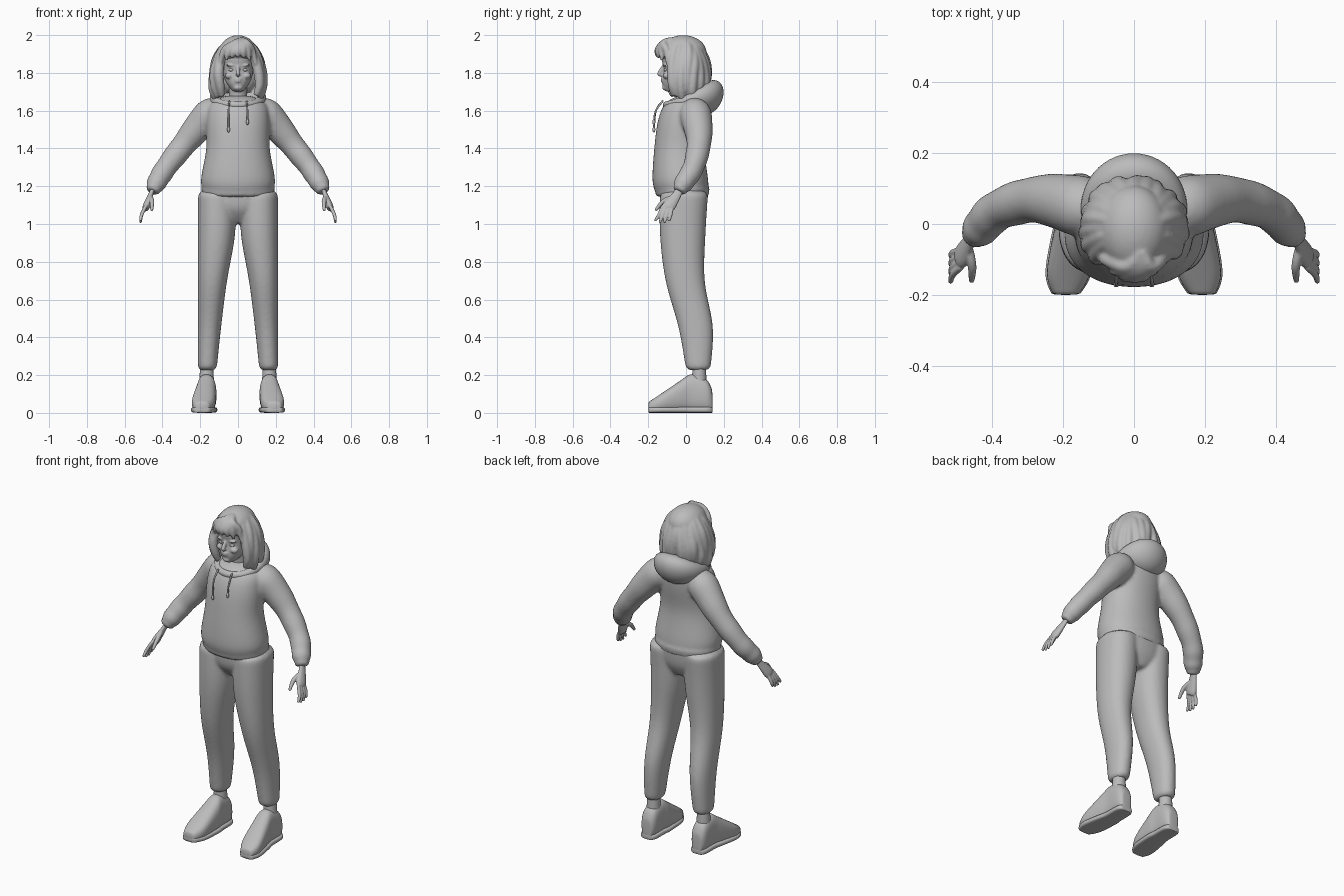
import bpy, bmesh, math, random
from mathutils import Vector, Matrix

random.seed(4)
default_cube = bpy.data.objects.get("Cube")
if default_cube:
    bpy.data.objects.remove(default_cube, do_unlink=True)

SHADE = (0.5, 0.5, 0.5, 1)
grey = bpy.data.materials.new("soft_grey")
grey.use_nodes = True
grey.diffuse_color = SHADE
grey.node_tree.nodes["Principled BSDF"].inputs["Base Color"].default_value = SHADE

X, Y, Z = Matrix.Identity(3)
SIDES = (("left", 1), ("right", -1))


def spline(keys, steps=4):
    """Smooth curve through tuples of any length."""
    keys = [Vector(key) for key in keys]
    padded = [keys[0]] + keys + [keys[-1]]
    points = []
    for before, start, end, after in zip(padded, padded[1:], padded[2:], padded[3:]):
        leave, arrive = (end - before) / 2, (after - start) / 2
        for step in range(steps):
            t = step / steps
            ease = t * t * (3 - 2 * t)
            points.append(start + (end - start) * ease
                          + leave * t * (1 - t) ** 2 - arrive * t * t * (1 - t))
    return points + [keys[-1]]


def ring(centre, across, along, width, depth, power=1.0, count=16):
    """Superellipse cross-section; a smaller power is boxier."""
    def shape(value):
        return math.copysign(abs(value) ** power, value)
    angles = [math.tau * i / count for i in range(count)]
    return [Vector(centre) + across * width * shape(math.cos(angle))
            + along * depth * shape(math.sin(angle)) for angle in angles]


def loft(bm, rings, loop=False):
    rows = [[bm.verts.new(point) for point in outline] for outline in rings]
    pairs = list(zip(rows, rows[1:]))
    if loop:
        pairs.append((rows[-1], rows[0]))
    else:
        bm.faces.new(rows[0])
        bm.faces.new(rows[-1])
    for low, high in pairs:
        for i in range(len(low)):
            bm.faces.new((low[i - 1], low[i], high[i], high[i - 1]))


def stack(bm, levels, offset=lambda width: 0):
    """Upright body from levels of (height, half width, front, back)."""
    loft(bm, [ring((offset(width), (front + back) / 2, height), X, Y,
                   width, (back - front) / 2, 0.92, 20)
              for height, width, front, back in spline(levels)])


def tube(bm, keys, side=1, flat=1.0, ripple=0.0):
    """Tube through keys of (x, y, z, radius), flipped in x for the right side."""
    path = spline(keys)
    centres = [Vector((side * x, y, z)) for x, y, z, radius in path]
    last = len(path) - 1
    rings = []
    for i, centre in enumerate(centres):
        direction = (centres[min(i + 1, last)] - centres[max(i - 1, 0)]).normalized()
        across = direction.cross(Y).normalized()
        radius = path[i][3] * (1 + ripple * math.sin(i * 2) * i / last)
        rings.append(ring(centre, across, across.cross(direction), radius * flat, radius, count=12))
    loft(bm, rings)


def blob(bm, centre, size):
    placing = Matrix.Translation(centre) @ Matrix.Diagonal((*size, 1))
    bmesh.ops.create_uvsphere(bm, u_segments=24, v_segments=16, radius=1, matrix=placing)


def finish(bm, name, voxel=0.0, relax=2):
    """Make a smooth object; a voxel size fuses overlapping pieces."""
    bmesh.ops.recalc_face_normals(bm, faces=bm.faces)
    for face in bm.faces:
        face.smooth = True
    mesh = bpy.data.meshes.new(name)
    bm.to_mesh(mesh)
    bm.free()
    mesh.materials.append(grey)
    part = bpy.data.objects.new(name, mesh)
    bpy.context.collection.objects.link(part)
    rounding = part.modifiers.new("rounding", 'SUBSURF')
    rounding.levels = rounding.render_levels = 1
    if voxel:
        fuse = part.modifiers.new("fuse", 'REMESH')
        fuse.mode = 'VOXEL'
        fuse.voxel_size = voxel
        fuse.use_smooth_shade = True
        soften = part.modifiers.new("soften", 'SMOOTH')
        soften.iterations = relax


# Hooded top: torso, waistband and rippled sleeves fused together
bm = bmesh.new()
stack(bm, [(1.16, .18, -.16, .12), (1.23, .2, -.18, .12), (1.4, .17, -.17, .1),
           (1.55, .17, -.15, .12), (1.64, .15, -.11, .12), (1.68, .06, -.04, .08)])
stack(bm, [(1.14, .19, -.16, .12), (1.2, .2, -.17, .13)])
for name, side in SIDES:
    tube(bm, [(.09, .03, 1.6, .06), (.15, .05, 1.58, .09), (.27, .07, 1.44, .07),
              (.38, .04, 1.3, .06), (.43, -.01, 1.22, .055), (.455, -.04, 1.17, .035)],
         side, ripple=.08)
finish(bm, "hooded_top", voxel=.01, relax=4)

# Hood folded behind the neck, narrowing to the collar at the front
bm = bmesh.new()
rings = []
for i in range(32):
    angle = math.tau * i / 32
    rear = (1 - math.cos(angle)) / 2
    outward = Vector((math.sin(angle), -math.cos(angle), 0))
    centre = outward * .114 + Z * (1.63 + .04 * rear) + Y * .01
    rings.append(ring(centre, outward, Z + outward * rear / 4,
                      .02 + .055 * rear ** 2, .02 + .075 * rear ** 2))
loft(bm, rings, loop=True)
finish(bm, "hood")

# Drawstrings with knotted ends
for (name, side), low in zip(SIDES, (1.54, 1.5)):
    bm = bmesh.new()
    tube(bm, [(.045, -.12, 1.655, .005), (.05, -.16, 1.6, .005), (.05, -.17, low, .005)], side)
    blob(bm, (side * .05, -.17, low), (.008, .008, .015))
    finish(bm, name + "_drawstring")

# Trousers: hips fused with tapering legs that keep a straight outer edge
bm = bmesh.new()
stack(bm, [(1, .06, -.07, .07), (1.08, .19, -.13, .11), (1.19, .2, -.14, .12)])
for name, side in SIDES:
    stack(bm, [(.22, .05, 0, .13), (.45, .062, -.04, .145), (.7, .078, -.11, .1),
               (.95, .1, -.14, .105), (1.18, .1, -.14, .12)],
          lambda width: side * (.213 - width))
finish(bm, "trousers", voxel=.01, relax=3)

# Shoes with flat soles, toes turned slightly outward, and bare ankles
shoe = spline([(-.2, .035, .06), (-.14, .062, .1), (-.03, .058, .175),
               (.03, .05, .21), (.11, .048, .18), (.14, .03, .12)])
for name, side in SIDES:
    upper, sole = [], []
    for y, width, height in shoe:
        x = side * (.167 + max(0, -y) / 8)
        upper.append(ring((x, y, height / 2), X, Z, width, height / 2 - .003, .75))
        sole.append(ring((x, y, .016), X, Z, width + .004, .016, .5))
    for part, rings in (("_shoe", upper), ("_sole", sole)):
        bm = bmesh.new()
        loft(bm, rings)
        finish(bm, name + part)
    bm = bmesh.new()
    tube(bm, [(.167, .07, .14, .042), (.165, .07, .26, .036)], side)
    finish(bm, name + "_ankle")

# Hands: flat palm, four fanned fingers and a forward thumb
for name, side in SIDES:
    bm = bmesh.new()
    tube(bm, [(.445, -.03, 1.2, .024), (.46, -.045, 1.16, .024),
              (.483, -.087, 1.1, .037), (.49, -.1, 1.08, .03)], side, flat=.55)
    for i in range(4):
        base, tip = .016 * i - .12, .025 * i - .165
        drop = abs(i - 1.5) / 100
        tube(bm, [(.485, base, 1.1, .01), (.51, (base + tip) / 2, 1.05, .01),
                  (.516, tip, 1 + drop, .007)], side)
    tube(bm, [(.465, -.07, 1.14, .014), (.455, -.12, 1.12, .013), (.457, -.163, 1.07, .008)], side)
    finish(bm, name + "_hand", voxel=.004, relax=1)

# Head with neck, nose, lips, chin, brows and cheeks
bm = bmesh.new()
stack(bm, [(1.7, .025, -.11, -.04), (1.75, .065, -.128, .05), (1.82, .084, -.122, .095),
           (1.9, .085, -.13, .1), (1.96, .05, -.08, .07)])
tube(bm, [(0, .03, 1.58, .06), (0, .01, 1.66, .05), (0, 0, 1.77, .05)])
tube(bm, [(0, -.115, 1.84, .009), (0, -.14, 1.8, .012), (0, -.13, 1.785, .01)])
blob(bm, (0, -.142, 1.796), (.012, .012, .01))
for height, width in ((1.767, .022), (1.755, .019)):
    blob(bm, (0, -.121, height), (width, .014, .006))
blob(bm, (0, -.11, 1.722), (.024, .016, .015))
for name, side in SIDES:
    blob(bm, (side * .036, -.11, 1.84), (.027, .013, .007))
    blob(bm, (side * .045, -.1, 1.785), (.024, .022, .018))
finish(bm, "head", voxel=.005)
for name, side in SIDES:
    bm = bmesh.new()
    blob(bm, (side * .034, -.107, 1.816), (.016, .011, .009))
    finish(bm, name + "_eye")

# Hair: crown and back volume
bm = bmesh.new()
blob(bm, (0, -.015, 1.91), (.1, .125, .09))
blob(bm, (0, .05, 1.8), (.11, .065, .12))

# Locks hanging from the crown around the sides and back
LOCKS = 17
for lock in range(LOCKS):
    turn = math.radians(55 + 250 * lock / (LOCKS - 1))
    sway, drop = random.uniform(-.12, .12), random.uniform(0, .03)
    keys = []
    for i in range(1, 7):
        fall = math.radians(24 * i)
        heading = turn + sway * math.sin(i)
        spread = random.uniform(.97, 1.05)
        keys.append((.13 * spread * math.sin(fall * .85) * math.sin(heading),
                     -.01 - .12 * spread * math.sin(fall * .9) * math.cos(heading),
                     1.82 + .17 * math.cos(fall) - drop * i / 6,
                     .028 * math.sin(fall)))
    tube(bm, keys)

# Fringe swept from an off-centre parting
for lock in range(-3, 4):
    swing = lock / 3
    x, y, z = .095 * swing, .05 * swing ** 2 - .15, 1.88 - .04 * swing ** 2
    tube(bm, [(.02, -.07, 1.98, .012), (.015 + x / 3, -.12, 1.957, .02),
              (x * .8, y, 1.915, .02), (x, y, z, .006)])
finish(bm, "hair", voxel=.007)
